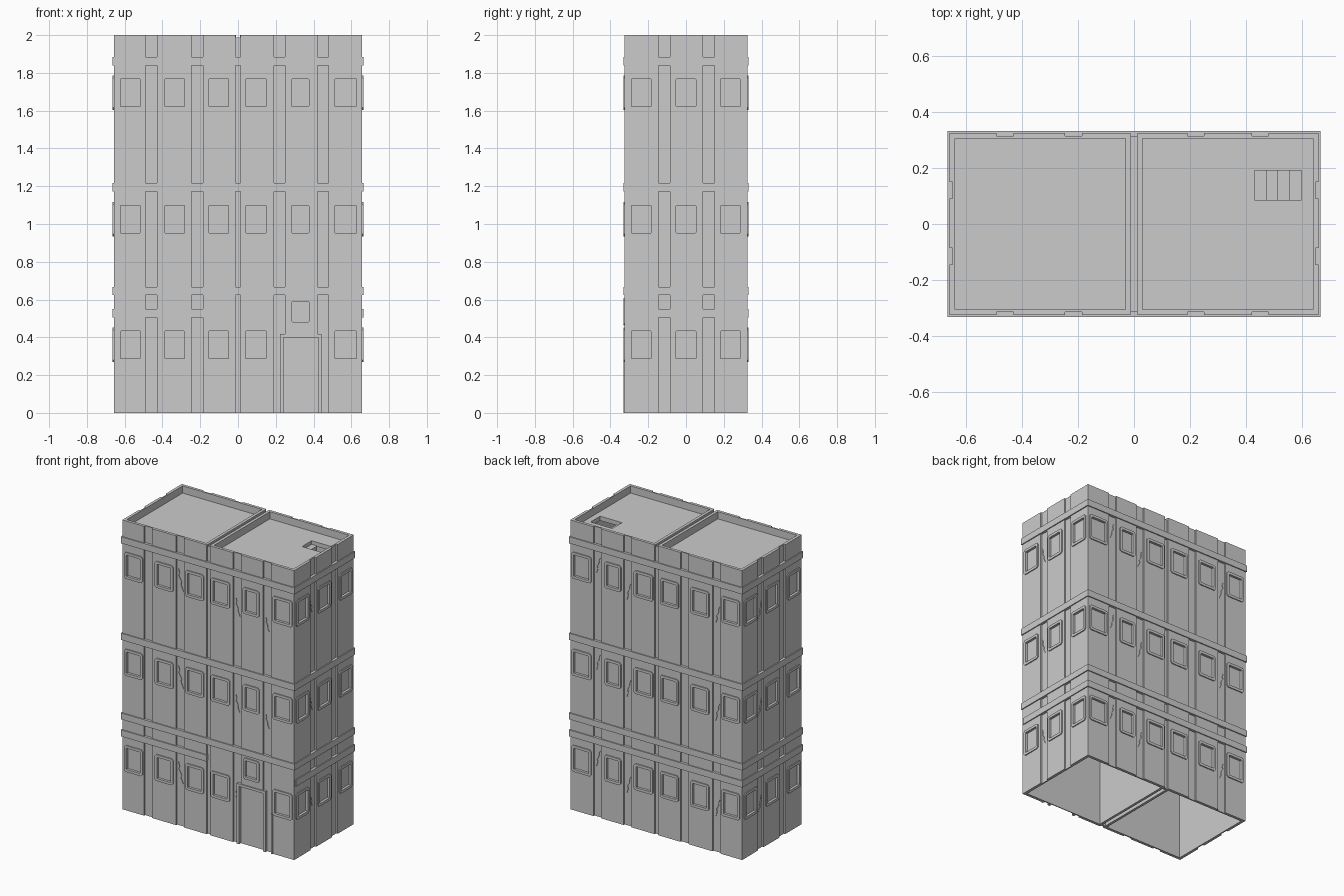
import bpy, bmesh

if "Cube" in bpy.data.objects:
    bpy.data.objects.remove(bpy.data.objects["Cube"])

X, Y, H = 0.657, 0.325, 2.0          # wall faces and height
REC = 0.011                          # depth of the recessed strips
STRIPS_X = [(-0.49, -0.43), (-0.245, -0.185), (-0.012, 0.012), (0.19, 0.25), (0.42, 0.48)]
STRIPS_Y = [(-0.145, -0.085), (0.09, 0.15)]
FLOORS = [0.36, 1.025, 1.695]        # window centre heights
SIDES = ("front", "back", "left", "right")


def to_world(side, u, z, d):
    return {"front": (u, -Y - d, z), "back": (u, Y + d, z),
            "left": (-X - d, u, z), "right": (X + d, u, z)}[side]


def add_prism(bm, lo, hi):
    """Closed prism between two matching loops of points."""
    a = [bm.verts.new(p) for p in lo]
    b = [bm.verts.new(p) for p in hi]
    n = len(a)
    bm.faces.new(a)
    bm.faces.new(b)
    for i in range(n):
        bm.faces.new((a[i], a[(i + 1) % n], b[(i + 1) % n], b[i]))


def on_wall(bm, side, pts, d0, d1):
    add_prism(bm, [to_world(side, u, z, d0) for u, z in pts],
              [to_world(side, u, z, d1) for u, z in pts])


def box(bm, x0, x1, y0, y1, z0, z1):
    c = [(x0, y0), (x1, y0), (x1, y1), (x0, y1)]
    add_prism(bm, [(x, y, z0) for x, y in c], [(x, y, z1) for x, y in c])


def rect(u0, u1, z0, z1, c=0.0):
    if not c:
        return [(u0, z0), (u1, z0), (u1, z1), (u0, z1)]
    return [(u0 + c, z0), (u1 - c, z0), (u1, z0 + c), (u1, z1 - c),
            (u1 - c, z1), (u0 + c, z1), (u0, z1 - c), (u0, z0 + c)]


def frame(bm, side, u0, u1, z0, z1, w=0.018, d=0.007):
    """Raised ring around an opening, with clipped outer corners."""
    rings = []
    for pts, depth in ((rect(u0 - w, u1 + w, z0 - w, z1 + w, 0.012), -0.003),
                       (rect(u0 - w, u1 + w, z0 - w, z1 + w, 0.012), d),
                       (rect(u0, u1, z0, z1, 0.003), d),
                       (rect(u0, u1, z0, z1, 0.003), -0.003)):
        rings.append([bm.verts.new(to_world(side, u, z, depth)) for u, z in pts])
    for k in range(4):
        a, b = rings[k], rings[(k + 1) % 4]
        for i in range(8):
            bm.faces.new((a[i], a[(i + 1) % 8], b[(i + 1) % 8], b[i]))


def finish(bm, name):
    bmesh.ops.recalc_face_normals(bm, faces=bm.faces)
    me = bpy.data.meshes.new(name)
    bm.to_mesh(me)
    bm.free()
    ob = bpy.data.objects.new(name, me)
    bpy.context.collection.objects.link(ob)
    return ob


# Openings on every facade: (side, u0, u1, z0, z1)
openings = []
for zc in FLOORS:
    z0, z1 = zc - 0.073, zc + 0.073
    for side in SIDES:
        if side in ("left", "right"):
            cols = [(-0.237, 0.105), (0, 0.105), (0.235, 0.105)]
        else:
            cols = [(-0.57, 0.105), (-0.335, 0.105), (-0.1025, 0.105),
                    (0.095, 0.11), (0.33, 0.09), (0.57, 0.115)]
        for u, w in cols:
            if side == "front" and u == 0.33 and zc == FLOORS[0]:
                continue             # the door takes this place
            openings.append((side, u - w / 2, u + w / 2, z0, z1))
openings.append(("front", 0.287, 0.375, 0.48, 0.59))


# Wall plan with recessed strips, extruded to full height
def wall_line(strips, end):
    pts = [(-end, 0)]
    for a, b in strips:
        pts += [(a, 0), (a, REC), (b, REC), (b, 0)]
    return pts


plan = [(u, -Y + r) for u, r in wall_line(STRIPS_X, X)]
plan += [(X - r, u) for u, r in wall_line(STRIPS_Y, Y)]
plan += [(u, Y - r) for u, r in wall_line(STRIPS_X, X)[:0:-1]]
plan.insert(len(plan) - 4 * len(STRIPS_X), (X, Y))
plan += [(-X, Y)] + [(-X + r, u) for u, r in wall_line(STRIPS_Y, Y)[:0:-1]]
bm = bmesh.new()
add_prism(bm, [(x, y, 0) for x, y in plan], [(x, y, H) for x, y in plan])
body = finish(bm, "building_walls")

# Cutter: rooms, sunken roofs, hatch, seam, window and door recesses
bm = bmesh.new()
for s in (-1, 1):
    xs = sorted((s * 0.03, s * 0.637))
    box(bm, *xs, -0.305, 0.305, -0.1, 1.92)
    box(bm, *xs, -0.305, 0.305, 1.95, 2.1)
box(bm, 0.43, 0.597, 0.085, 0.19, 1.90, 1.97)
box(bm, -0.01, 0.01, -0.4, 0.4, 1.987, 2.1)
box(bm, -0.012, 0.012, -0.3, 0.3, -0.1, 1.9)
for o in openings:
    on_wall(bm, o[0], rect(*o[1:]), -0.01, 0.05)
on_wall(bm, "front", rect(0.24, 0.425, -0.05, 0.4), -0.014, 0.05)

# Jagged cracks in the plaster, repeated on each floor
ZIGZAG = [(0, 0.08), (0.012, 0.045), (0.006, 0.03), (0.028, -0.01), (0.022, -0.03), (0.04, -0.075)]
CRACKS = [("front", -0.235, 0.0, 1), ("front", 0.205, -0.07, 0.8), ("front", 0.435, -0.13, 0.6),
          ("back", 0.435, 0.04, 0.7), ("back", 0.2, -0.08, 0.8), ("back", -0.48, -0.06, 0.8),
          ("right", -0.14, -0.02, 0.7), ("left", 0.1, -0.05, 0.7)]
for zc in FLOORS:
    for side, u, dz, k in CRACKS:
        if side == "front" and u > 0.4 and zc == FLOORS[0]:
            continue
        a = [(u + p * k, zc + dz + q * k) for p, q in ZIGZAG]
        w = [0.001, 0.004, 0.005, 0.005, 0.004, 0.001]
        pts = [(p - t, q) for (p, q), t in zip(a, w)]
        pts += [(p + t, q) for (p, q), t in list(zip(a, w))[::-1]]
        on_wall(bm, side, pts, -0.015, 0.02)
cutter = finish(bm, "opening_cutter")
cutter.hide_render = True
mod = body.modifiers.new("openings", "BOOLEAN")
mod.object, mod.operation, mod.solver = cutter, "DIFFERENCE", "EXACT"
mod.use_self = True
bpy.context.view_layer.objects.active = body
body.select_set(True)
bpy.ops.object.modifier_apply(modifier=mod.name)
bpy.data.objects.remove(cutter)

# Window frames
bm = bmesh.new()
for o in openings:
    frame(bm, *o)
finish(bm, "window_frames")

# Door surround and thin strip beside it
bm = bmesh.new()
on_wall(bm, "front", [(0.222, 0), (0.24, 0), (0.24, 0.4), (0.425, 0.4), (0.425, 0),
                      (0.443, 0), (0.443, 0.418), (0.222, 0.418)], -0.012, 0.007)
finish(bm, "door_frame")
bm = bmesh.new()
on_wall(bm, "front", rect(0.483, 0.495, 0, 0.275), -0.005, 0.006)
finish(bm, "door_side_strip")

# Horizontal bands; the lowest one stops at the entrance half
bm = bmesh.new()
P = 0.007
for z0, z1 in ((0.505, 0.55), (0.623, 0.667), (1.172, 1.218), (1.84, 1.885)):
    for side in SIDES:
        end = X + P if side in ("front", "back") else Y - REC
        stop = -0.01 if side == "front" and z0 < 0.6 else end
        on_wall(bm, side, rect(-end, stop, z0, z1), -REC - 0.001, P)
finish(bm, "floor_bands")

# Steps going down through the roof hatch
bm = bmesh.new()
for i in range(4):
    x0 = 0.43 + i * 0.042
    box(bm, x0, x0 + 0.042, 0.085, 0.19, 1.88 - 0.035 * i, 1.925 - 0.035 * i)
finish(bm, "hatch_steps")
